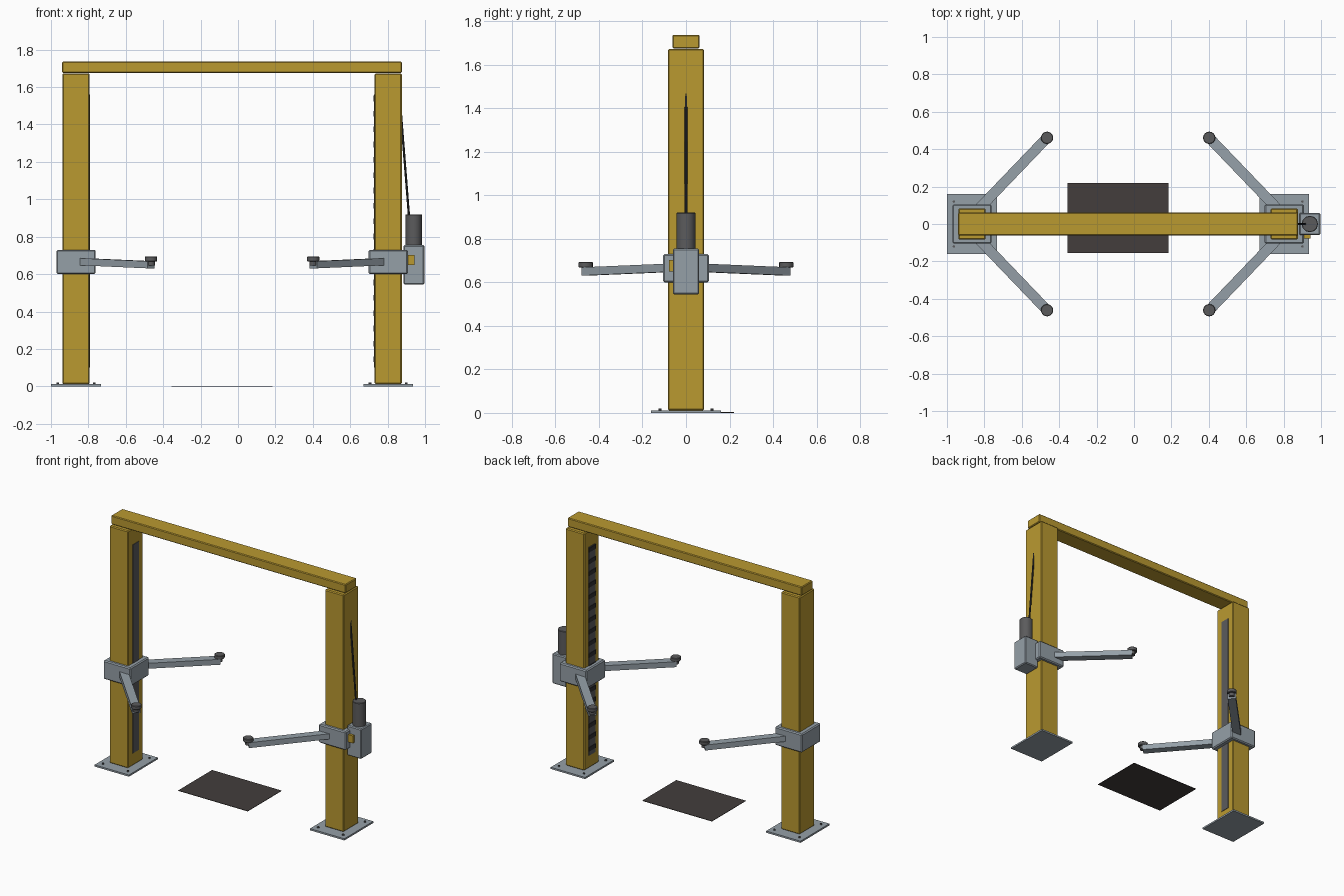
import bpy
import math
from mathutils import Vector

cube = bpy.data.objects.get("Cube")
if cube:
    bpy.data.objects.remove(cube, do_unlink=True)


def material(name, rgb):
    m = bpy.data.materials.new(name)
    m.use_nodes = True
    m.diffuse_color = (*rgb, 1)
    bsdf = next(n for n in m.node_tree.nodes if n.type == "BSDF_PRINCIPLED")
    bsdf.inputs["Base Color"].default_value = (*rgb, 1)
    return m


YELLOW = material("yellow paint", (0.49, 0.32, 0.03))
STEEL = material("blue grey steel", (0.30, 0.35, 0.39))
DARK = material("dark grey metal", (0.105, 0.105, 0.108))
MAT = material("floor mat brown grey", (0.056, 0.047, 0.045))
BLACK = material("black rubber", (0.03, 0.03, 0.032))


def finish(name, mat, bevel):
    ob = bpy.context.object
    ob.name = name
    ob.data.name = name
    ob.data.materials.append(mat)
    if bevel:
        mod = ob.modifiers.new("Bevel", "BEVEL")
        mod.width = bevel
        mod.segments = 1
        mod.limit_method = "ANGLE"
        mod.angle_limit = math.radians(50)
    return ob


def box(name, low, high, mat, bevel=0):
    """Box between two opposite corners."""
    low, high = Vector(low), Vector(high)
    bpy.ops.mesh.primitive_cube_add(size=1, location=(low + high) / 2)
    ob = bpy.context.object
    for v in ob.data.vertices:
        v.co = v.co * (high - low)
    return finish(name, mat, bevel)


def rod(name, start, end, radius, mat, sides=16, bevel=0):
    """Cylinder between two points."""
    start, end = Vector(start), Vector(end)
    axis = end - start
    bpy.ops.mesh.primitive_cylinder_add(
        vertices=sides, radius=radius, depth=axis.length, location=(start + end) / 2,
        rotation=axis.to_track_quat("Z", "Y").to_euler())
    ob = finish(name, mat, bevel)
    bpy.ops.object.shade_smooth_by_angle(angle=math.radians(30))
    return ob


def arm(name, start, end, width, height):
    """Square tube along a sloping line."""
    start, end = Vector(start), Vector(end)
    axis = end - start
    bpy.ops.mesh.primitive_cube_add(size=1, location=(start + end) / 2)
    ob = bpy.context.object
    for v in ob.data.vertices:
        v.co = v.co * Vector((axis.length, width, height))
    ob.rotation_euler = (0, -math.atan2(axis.z, axis.xy.length), math.atan2(axis.y, axis.x))
    return finish(name, STEEL, 0)


# Both posts; inward is the direction toward the middle of the lift
for side, cx, inward in (("right", -0.866, 1), ("left", 0.803, -1)):
    box(f"{side}_base_plate", (cx - 0.133, -0.16, 0), (cx + 0.133, 0.16, 0.012), STEEL)
    box(f"{side}_column", (cx - 0.073, -0.083, 0.012), (cx + 0.073, 0.083, 1.673), YELLOW, 0.006)
    box(f"{side}_carriage", (cx - 0.105, -0.105, 0.6), (cx + 0.105, 0.105, 0.73), STEEL, 0.007)

    # Guide strip on the inner face
    face = cx + inward * 0.073
    box(f"{side}_guide_strip", (face - 0.003, -0.035, 0.1), (face + 0.003, 0.035, 1.56), DARK)

    # Anchor bolts
    for sx in (-1, 1):
        for sy in (-1, 1):
            x, y = cx + sx * 0.097, sy * 0.12
            rod(f"{side}_anchor_bolt", (x, y, 0.01), (x, y, 0.02), 0.007, DARK, 8)

    # Swing arms with lifting pads
    for end, sy in (("front", -1), ("back", 1)):
        x, y = cx + inward * 0.401, sy * 0.461
        arm(f"{side}_{end}_arm", (cx + inward * 0.04, sy * 0.085, 0.666), (x, y, 0.65), 0.055, 0.038)
        rod(f"{side}_{end}_pad_stem", (x, y, 0.645), (x, y, 0.675), 0.02, DARK)
        rod(f"{side}_{end}_pad", (x, y, 0.668), (x, y, 0.694), 0.033, DARK, 16, 0.003)

# Locking ladder teeth on the left post
for i in range(18):
    z = 0.13 + i * 0.082
    box("ladder_tooth", (0.724, -0.038, z), (0.732, 0.038, z + 0.03), BLACK)

# Overhead beam
box("top_beam", (-0.94, -0.062, 1.675), (0.876, 0.062, 1.737), YELLOW, 0.005)

# Power unit with motor, switch and hose
box("power_unit", (0.885, -0.06, 0.545), (0.996, 0.06, 0.755), STEEL, 0.006)
rod("motor", (0.94, 0, 0.75), (0.94, 0, 0.92), 0.044, DARK, 12, 0.003)
box("control_switch", (0.89, -0.077, 0.65), (0.943, -0.055, 0.702), YELLOW)
rod("hydraulic_hose", (0.868, 0, 1.5), (0.918, 0, 0.86), 0.006, BLACK, 8)

# Floor mat
box("floor_mat", (-0.355, -0.155, 0), (0.184, 0.22, 0.003), MAT)
